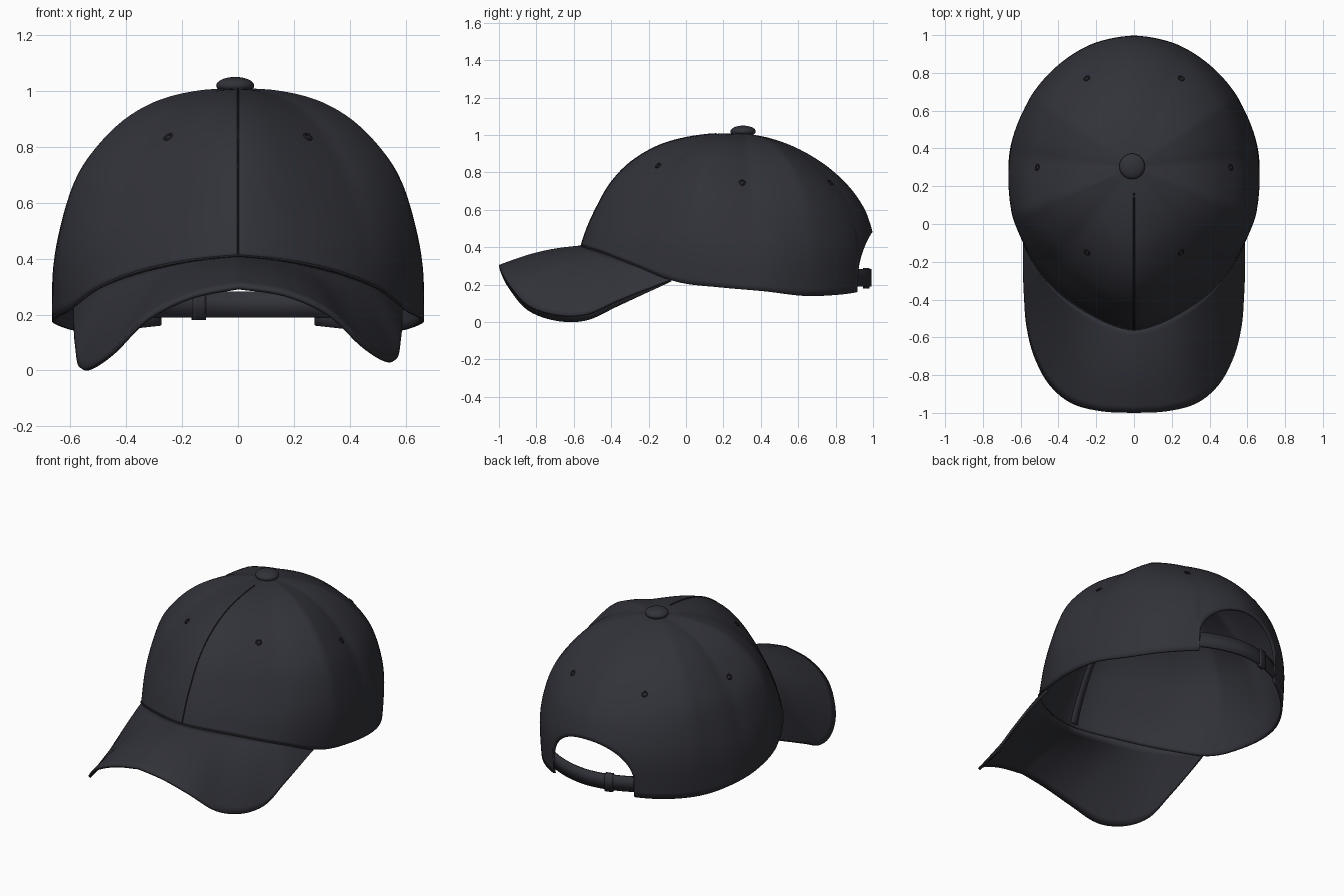
import bpy, bmesh, math
from mathutils import Vector

if "Cube" in bpy.data.objects:
    bpy.data.objects.remove(bpy.data.objects["Cube"])

def material(name, c):
    m = bpy.data.materials.new(name)
    m.diffuse_color = (*c, 1)
    m.use_nodes = True
    m.node_tree.nodes["Principled BSDF"].inputs["Base Color"].default_value = m.diffuse_color
    return m

FABRIC = material("charcoal_fabric", (0.031, 0.032, 0.041))
THREAD = material("dark_thread", (0.014, 0.014, 0.018))

def spline(pts, u):
    """Catmull-Rom through evenly spaced values, u in 0..1."""
    n = len(pts) - 1
    x = min(max(u, 0), 1) * n
    i = min(int(x), n - 1)
    f = x - i
    p0, p1, p2, p3 = (Vector(pts[min(max(k, 0), n)]) for k in (i - 1, i, i + 1, i + 2))
    return 0.5 * (2 * p1 + (p2 - p0) * f + (2 * p0 - 5 * p1 + 4 * p2 - p3) * f * f
                  + (3 * p1 - p0 - 3 * p2 + p3) * f ** 3)

# Crown profiles from button to hem: (fraction of radius, height)
FRONT = [(0, 1.01), (.2, 1.004), (.38, .98), (.54, .935), (.70, .85), (.82, .74), (.90, .62), (.96, .51), (1, .41)]
SIDE = [(0, 1.01), (.2, .992), (.4, .947), (.57, .872), (.71, .775), (.84, .655), (.93, .5), (.985, .35), (1, .18)]
BACK = [(0, 1.01), (.2, .985), (.4, .935), (.6, .855), (.77, .755), (.89, .65), (.96, .55), (1, .42), (.985, .19)]
# Hem (radius, height) every 20 degrees from front to back
HEM = [(.86, .41), (.80, .375), (.75, .305), (.70, .215), (.67, .185), (.663, .165),
       (.655, .14), (.668, .145), (.69, .165), (.705, .19)]
CY = 0.30

def near(d, centre, width):
    return max(0.0, 1 - abs(d - centre) / width)

def crown_point(deg, t, inset=0.0):
    """Point on crown; deg from front (signed, + is +x), t from top to hem."""
    a, d = math.radians(deg), abs(deg)
    R, zb = spline(HEM, d / 180)
    w = math.cos(a) ** 2
    end = FRONT if math.cos(a) > 0 else BACK
    p = spline(end, t) * w + spline(SIDE, t) * (1 - w)
    natural = end[-1][1] * w + SIDE[-1][1] * (1 - w)
    # raised panel seams at the sides, with flatter panels between
    k = math.sin(math.pi * t ** 1.2) * (near(d, 68, 28) + .65 * near(d, 125, 32))
    flat = .035 * math.sin(math.pi * t) * math.sin(math.pi / 2 * near(d, 30, 30)) ** 2
    z = p[1] + (zb - natural) * t ** 3 + .033 * k
    r = R * (p[0] + .07 * k - flat) - inset
    return Vector((r * math.sin(a), CY - r * math.cos(a), z))

def t_at_height(deg, z):
    lo, hi = 0.0, 1.0
    for _ in range(30):
        mid = (lo + hi) / 2
        if crown_point(deg, mid).z > z:
            lo = mid
        else:
            hi = mid
    return lo

def grid_object(name, rows, mat, thick=0.0, closed=False, up=None, angle=50):
    """Skin a list of point rows; 'up' is a point-wise test direction for face normals."""
    bm = bmesh.new()
    vs = [[bm.verts.new(p) for p in row] for row in rows]
    n = len(rows)
    for i in range(n if closed else n - 1):
        a, b = vs[i], vs[(i + 1) % n]
        for j in range(len(a) - 1):
            bm.faces.new((a[j], b[j], b[j + 1], a[j + 1]))
    bmesh.ops.remove_doubles(bm, verts=bm.verts, dist=1e-5)
    bmesh.ops.recalc_face_normals(bm, faces=bm.faces)
    if sum(f.normal.dot(up(f.calc_center_median())) for f in bm.faces) < 0:
        bmesh.ops.reverse_faces(bm, faces=bm.faces)
    me = bpy.data.meshes.new(name)
    bm.to_mesh(me)
    bm.free()
    ob = bpy.data.objects.new(name, me)
    bpy.context.collection.objects.link(ob)
    if thick:
        s = ob.modifiers.new("thickness", 'SOLIDIFY')
        s.thickness = thick
        s.offset = -1
    finish(ob, mat, angle)
    return ob

def finish(ob, mat, angle=50):
    ob.data.materials.append(mat)
    bpy.ops.object.select_all(action='DESELECT')
    ob.select_set(True)
    bpy.context.view_layer.objects.active = ob
    bpy.ops.object.shade_smooth_by_angle(angle=math.radians(angle))

def tube(name, pts, radius, mat, cyclic=False):
    cu = bpy.data.curves.new(name, 'CURVE')
    cu.dimensions = '3D'
    cu.bevel_depth = radius
    cu.bevel_resolution = 1
    sp = cu.splines.new('POLY')
    sp.points.add(len(pts) - 1)
    for q, p in zip(sp.points, pts):
        q.co = (*p, 1)
    sp.use_cyclic_u = cyclic
    cu.materials.append(mat)
    ob = bpy.data.objects.new(name, cu)
    bpy.context.collection.objects.link(ob)
    return ob

outward = lambda c: c - Vector((0, CY, .3))

# Crown, with the arched opening cut into the back hem
ARCH = 24.5
half = [(155.5 * i / 60, 1.0) for i in range(61)]
for i in range(16):
    ph = math.pi / 2 * (1 - i / 15)
    d = 180 - ARCH * math.sin(ph) + (.05 if i == 0 else 0)
    half.append((d, t_at_height(d, .25 + .23 * math.cos(ph))))
cols = half + [(-d, t) for d, t in reversed(half[1:-1])]
rows = [[crown_point(d, t * k / 36) for k in range(37)] for d, t in cols]
grid_object("crown", rows, FABRIC, thick=.012, closed=True, up=outward)

# Brim: ruled from the crown joint to the curved outer edge
EDGE = [(0, -1.0, .305), (.17, -.992, .275), (.33, -.95, .20), (.45, -.85, .085), (.53, -.70, .03),
        (.57, -.54, .03), (.583, -.38, .10), (.588, -.24, .16), (.588, -.08, .225)]
rows = []
for i in range(-40, 41):
    s = abs(i) / 40
    inner = crown_point(57 * i / 40, 1, .006)
    outer = spline(EDGE, s)
    outer.x *= 1 if i >= 0 else -1
    outer.z += .016 * outer.x / .58 * (1 - s ** 6)      # brim hangs slightly lower on one side
    row = []
    for k in range(13):
        v = k / 12
        p = inner.lerp(outer, v)
        p.z += .02 * math.sin(math.pi * v) * (1 - s)
        row.append(p)
    rows.append(row)
grid_object("brim", rows, FABRIC, thick=.016, up=lambda c: Vector((0, 0, 1)))

# Adjustment strap across the opening
def strap_rows(d0, d1, n, z0, z1, inset):
    out = []
    for i in range(n + 1):
        d = d0 + (d1 - d0) * i / n
        a = math.radians(d)
        r = spline(HEM, min(d, 360 - d) / 180)[0] * .985 - inset
        out.append([Vector((r * math.sin(a), CY - r * math.cos(a), z)) for z in (z0, z1)])
    return out

grid_object("strap", strap_rows(150, 210, 30, .19, .283, .002), FABRIC, thick=.014, up=outward)
grid_object("strap_buckle", strap_rows(190, 194, 4, .18, .29, -.004), FABRIC, thick=.024, up=outward)

# Top button
bpy.ops.mesh.primitive_uv_sphere_add(segments=32, ring_count=16, location=(-.01, .305, 1.019))
button = bpy.context.object
button.name = "top_button"
button.scale = (.068, .068, .031)
finish(button, FABRIC)

# Front seam outside, and its covering tape inside
tube("front_seam", [crown_point(0, .1 + .9 * k / 30) for k in range(31)], .004, THREAD)
tape = [[crown_point(d, .1 + .88 * k / 30, .018) for k in range(31)] for d in (-1.6, 0, 1.6)]
grid_object("front_seam_tape", tape, FABRIC, thick=.004, up=outward)

# Stitched joint between crown and brim
tube("brim_joint", [crown_point(55 * i / 30, 1, 0) for i in range(-30, 31)], .004, FABRIC)

# Six stitched eyelets, one per panel
for n, (deg, z) in enumerate([(29, .835), (90, .745), (152, .745)]):
    for side in (-1, 1):
        t = t_at_height(deg, z)
        c = crown_point(side * deg, t)
        du = (crown_point(side * deg + 1, t) - c).normalized()
        dv = (crown_point(side * deg, t + .01) - c).normalized()
        ring = [c + .014 * (du * math.cos(k * math.pi / 6) + dv * math.sin(k * math.pi / 6)) for k in range(12)]
        tube(f"eyelet_{n}_{'left' if side < 0 else 'right'}", ring, .005, THREAD, True)
